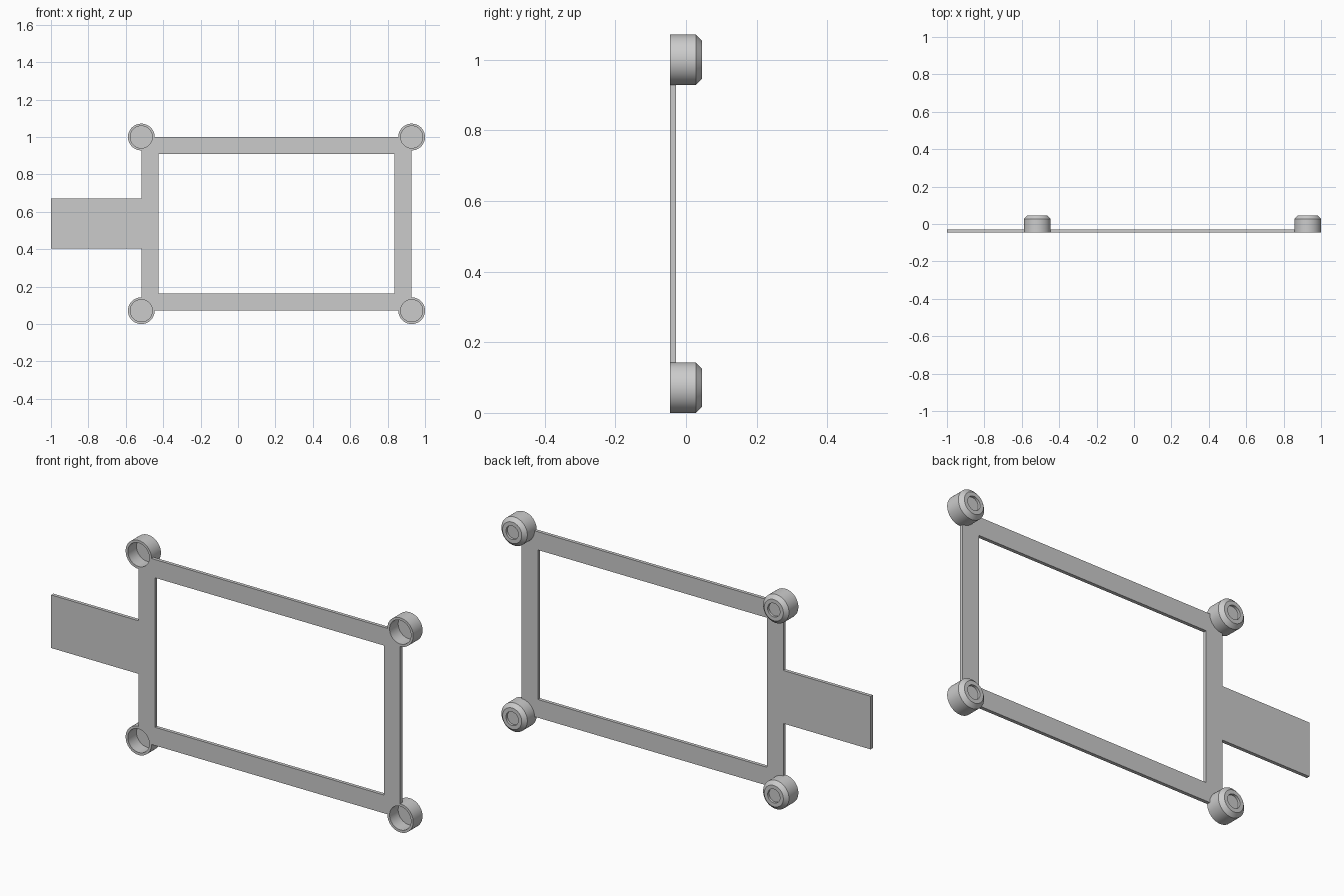
import bpy, bmesh, math
from mathutils import Matrix, Vector

if "Cube" in bpy.data.objects:
    bpy.data.objects.remove(bpy.data.objects["Cube"])

grey = bpy.data.materials.new("plain grey")
grey.use_nodes = True
COLOUR = (0.6, 0.6, 0.6, 1)
grey.diffuse_color = COLOUR
grey.node_tree.nodes["Principled BSDF"].inputs["Base Color"].default_value = COLOUR

FRONT, PLATE_BACK, CUP_BACK = -0.046, -0.029, 0.046
LEFT, RIGHT, BOTTOM, TOP = -0.517, 0.9285, 0.0715, 1.0
BAR, CUP_R = 0.091, 0.0715
TAB_LOW, TAB_HIGH = 0.405, 0.67


def make_object(name, bm):
    bmesh.ops.recalc_face_normals(bm, faces=bm.faces)
    mesh = bpy.data.meshes.new(name)
    bm.to_mesh(mesh)
    bm.free()
    mesh.materials.append(grey)
    obj = bpy.data.objects.new(name, mesh)
    bpy.context.collection.objects.link(obj)
    return obj


def corner_bite(cx, cz, start):
    """Quarter arc, clockwise, that leaves the cup's inside clear of the frame."""
    return [(cx + 0.066 * math.cos(math.radians(start - a)),
             cz + 0.066 * math.sin(math.radians(start - a))) for a in range(0, 91, 10)]


# Flat frame with its tab: outer and inner outlines, filled and extruded
outer = (corner_bite(LEFT, BOTTOM, 90) + corner_bite(RIGHT, BOTTOM, 180)
         + corner_bite(RIGHT, TOP, 270) + corner_bite(LEFT, TOP, 360)
         + [(LEFT, TAB_HIGH), (-1, TAB_HIGH), (-1, TAB_LOW), (LEFT, TAB_LOW)])
inner = [(x, z) for x, z in ((LEFT + BAR, BOTTOM + BAR), (RIGHT - BAR, BOTTOM + BAR),
                             (RIGHT - BAR, TOP - BAR), (LEFT + BAR, TOP - BAR))]
bm = bmesh.new()
edges = []
for loop in (outer, inner):
    verts = [bm.verts.new((x, FRONT, z)) for x, z in loop]
    edges += [bm.edges.new((verts[i - 1], verts[i])) for i in range(len(verts))]
bmesh.ops.triangle_fill(bm, edges=edges, use_beauty=True, normal=(0, -1, 0))
bmesh.ops.dissolve_limit(bm, angle_limit=0.01, verts=[], edges=bm.edges[:])
extruded = bmesh.ops.extrude_face_region(bm, geom=bm.faces[:], use_keep_orig=True)
bmesh.ops.translate(bm, vec=(0, PLATE_BACK - FRONT, 0),
                    verts=[v for v in extruded["geom"] if isinstance(v, bmesh.types.BMVert)])
make_object("frame_plate", bm)

# Corner cups: open at the front, chamfered at the back with a shallow round recess
profile = [(0, 0.022), (0.059, 0.022), (0.059, FRONT), (CUP_R, FRONT), (CUP_R, 0.028),
           (0.053, CUP_BACK), (0.034, CUP_BACK), (0.034, 0.034), (0, 0.034)]


def make_cup(name, x, z):
    bm = bmesh.new()
    verts = [bm.verts.new((r, y, 0)) for r, y in profile]
    line = [bm.edges.new(pair) for pair in zip(verts, verts[1:])]
    bmesh.ops.spin(bm, geom=verts + line, cent=(0, 0, 0), axis=(0, 1, 0),
                   angle=math.tau, steps=64, use_merge=True)
    bmesh.ops.remove_doubles(bm, verts=bm.verts, dist=0.0001)
    bmesh.ops.transform(bm, matrix=Matrix.Translation(Vector((x, 0, z))), verts=bm.verts)
    obj = make_object(name, bm)
    bpy.ops.object.select_all(action="DESELECT")
    obj.select_set(True)
    bpy.context.view_layer.objects.active = obj
    bpy.ops.object.shade_smooth_by_angle(angle=math.radians(30))


for side, x in (("right", LEFT), ("left", RIGHT)):
    for level, z in (("lower", BOTTOM), ("upper", TOP)):
        make_cup(f"{level}_{side}_cup", x, z)
